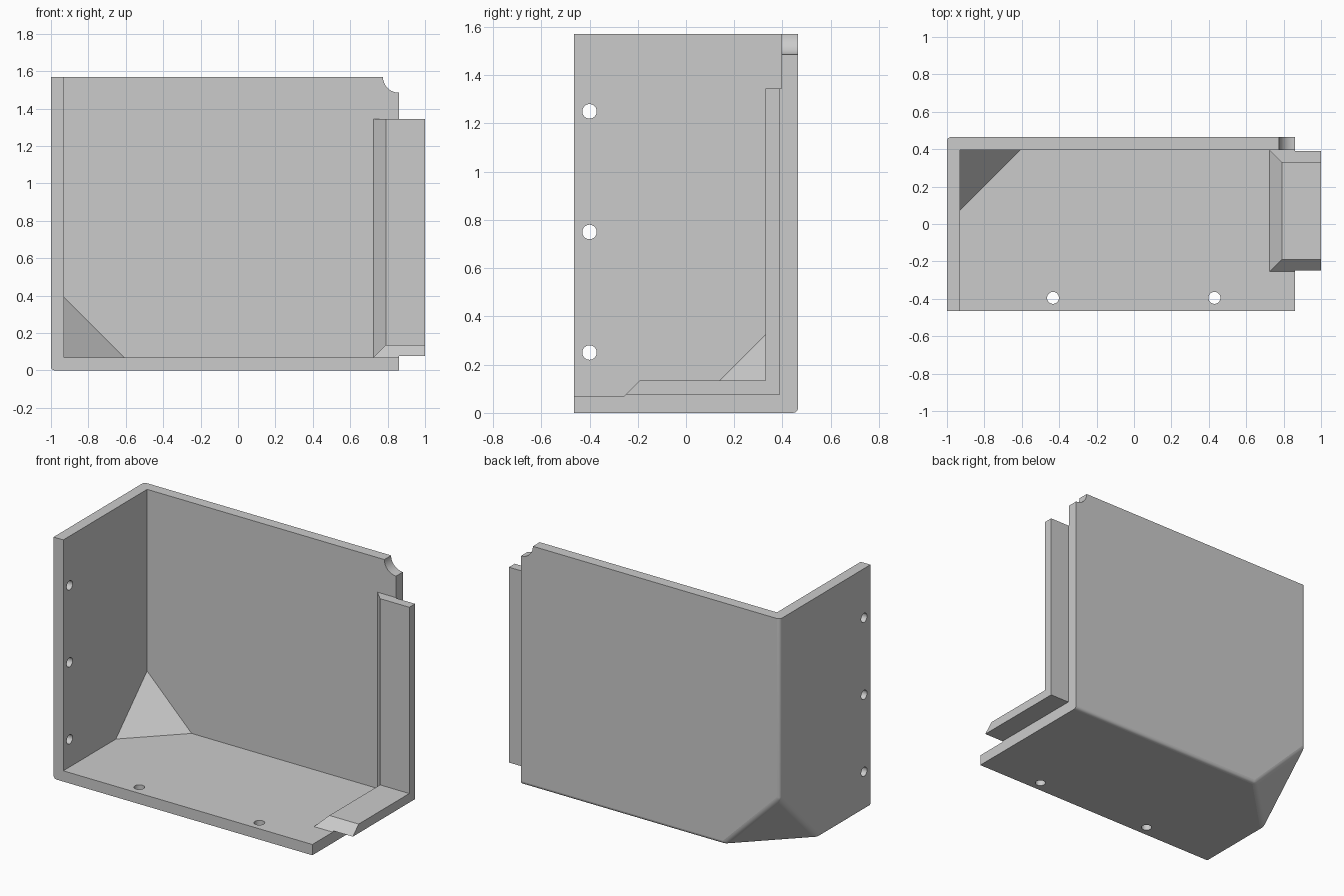
import bpy
import bmesh
from math import radians
from mathutils import Matrix, Vector

if "Cube" in bpy.data.objects:
    bpy.data.objects.remove(bpy.data.objects["Cube"], do_unlink=True)

LEFT, RIGHT, FRONT, BACK, TOP = -1.0, 0.86, -0.465, 0.465, 1.57
WALL = 0.07          # wall thickness
CORNER = 0.40        # outer corner cut, measured along each edge
INNER_CORNER = 0.32  # inner corner cut
DIAGONAL = Vector((-1, 1, -1)).normalized()

grey = bpy.data.materials.new("light_grey")
grey.use_nodes = True
grey.diffuse_color = (0.6, 0.6, 0.6, 1)
grey.node_tree.nodes["Principled BSDF"].inputs["Base Color"].default_value = (0.6, 0.6, 0.6, 1)


def finish(name, bm):
    bmesh.ops.recalc_face_normals(bm, faces=bm.faces[:])
    mesh = bpy.data.meshes.new(name)
    bm.to_mesh(mesh)
    bm.free()
    mesh.materials.append(grey)
    obj = bpy.data.objects.new(name, mesh)
    bpy.context.collection.objects.link(obj)
    return obj


def box_bm(low, high):
    bm = bmesh.new()
    low, high = Vector(low), Vector(high)
    size = Matrix.Diagonal((*(high - low), 1))
    bmesh.ops.create_cube(bm, size=1, matrix=Matrix.Translation((low + high) / 2) @ size)
    return bm


def cut_corner(bm, corner, leg):
    """Slice off the left, back, bottom corner with a diagonal plane."""
    cut = bmesh.ops.bisect_plane(bm, geom=bm.verts[:] + bm.edges[:] + bm.faces[:],
                                 plane_co=Vector(corner) + Vector((leg, 0, 0)),
                                 plane_no=DIAGONAL, clear_outer=True)
    edges = [e for e in cut["geom_cut"] if isinstance(e, bmesh.types.BMEdge)]
    bmesh.ops.contextual_create(bm, geom=edges)
    bmesh.ops.recalc_face_normals(bm, faces=bm.faces[:])


def cylinder(name, centre, axis, radius, depth, sides=32):
    bm = bmesh.new()
    turn = Vector((0, 0, 1)).rotation_difference(Vector(axis)).to_matrix().to_4x4()
    bmesh.ops.create_cone(bm, cap_ends=True, segments=sides, radius1=radius, radius2=radius,
                          depth=depth, matrix=Matrix.Translation(centre) @ turn)
    return finish(name, bm)


def boolean(target, tool, operation):
    mod = target.modifiers.new(operation.lower(), "BOOLEAN")
    mod.operation, mod.object, mod.solver = operation, tool, "EXACT"
    bpy.context.view_layer.objects.active = target
    bpy.ops.object.modifier_apply(modifier=mod.name)
    bpy.data.objects.remove(tool, do_unlink=True)


def shade(obj):
    bpy.ops.object.select_all(action="DESELECT")
    obj.select_set(True)
    bpy.context.view_layer.objects.active = obj
    bpy.ops.object.shade_smooth_by_angle(angle=radians(30))
    for face in obj.data.polygons:   # broad panels stay flat
        if face.area > 0.02:
            face.use_smooth = False


# Shell: outer block with a cut corner and softened outside edges
bm = box_bm((LEFT, FRONT, 0), (RIGHT, BACK, TOP))
cut_corner(bm, (LEFT, BACK, 0), CORNER)


def is_outside(face):
    n = face.normal
    return n.x < -0.5 or n.y > 0.5 or n.z < -0.5


outside_edges = [e for e in bm.edges if all(is_outside(f) for f in e.link_faces)]
bmesh.ops.bevel(bm, geom=outside_edges, offset=0.022, segments=5, profile=0.5, affect="EDGES")
shell = finish("corner_shell", bm)

# Hollow, with a diagonal gusset in its corner
hollow_corner = (LEFT + WALL, BACK - WALL, WALL)
bm = box_bm((LEFT + WALL, -1, WALL), (1.5, BACK - WALL, 2))
cut_corner(bm, hollow_corner, INNER_CORNER)
boolean(shell, finish("hollow_cutter", bm), "DIFFERENCE")

# Screw holes in the side wall and the floor
for z in (0.25, 0.75, 1.25):
    boolean(shell, cylinder("side_hole", (LEFT, -0.40, z), (1, 0, 0), 0.03, 0.4), "DIFFERENCE")
for x in (-0.433, 0.43):
    boolean(shell, cylinder("floor_hole", (x, -0.395, 0), (0, 0, 1), 0.032, 0.4), "DIFFERENCE")

# Round notch in the top of the back wall
boolean(shell, cylinder("notch", (RIGHT, BACK, TOP), (0, 1, 0), 0.085, 0.5, 64), "DIFFERENCE")
shade(shell)


# Joining lip: bevelled strips along the back wall and the floor
def strip(name, start, end, make_point, lean):
    bm = bmesh.new()
    profile = ((0.725, 0), (0.79, 0.065), (1, 0.065), (1, 0))
    ends = [[bm.verts.new(make_point(x, h, start + lean * h)) for x, h in profile],
            [bm.verts.new(make_point(x, h, end)) for x, h in profile]]
    for ring in ends:
        bm.faces.new(ring)
    for i in range(4):
        j = (i + 1) % 4
        bm.faces.new((ends[0][i], ends[0][j], ends[1][j], ends[1][i]))
    return finish(name, bm)


inner_back = BACK - WALL
lip = strip("joining_lip", WALL, 1.345, lambda x, h, t: (x, inner_back - h, t), 0)
floor_strip = strip("floor_strip", -0.255, inner_back, lambda x, h, t: (x, t, WALL + h), 1)
boolean(lip, floor_strip, "UNION")

# Small clearance under and behind the overhanging part of the lip
GAP = 0.006
for low, high in (((RIGHT, -1, -1), (1.5, 1, WALL + GAP)),
                  ((RIGHT, inner_back - GAP, -1), (1.5, 1, 2))):
    boolean(lip, finish("clearance", box_bm(low, high)), "DIFFERENCE")
shade(lip)
